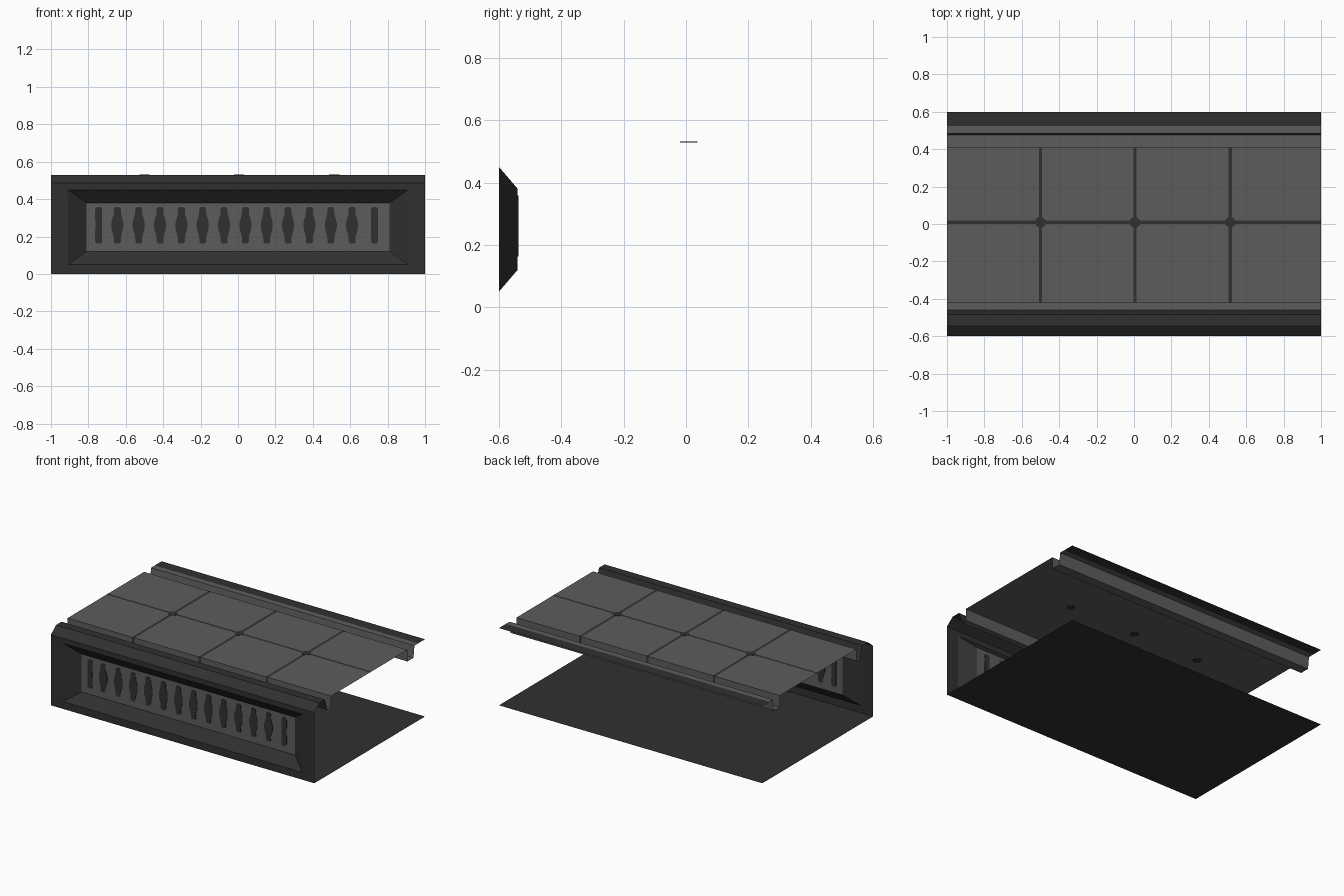
import bpy, math

if "Cube" in bpy.data.objects:
    bpy.data.objects.remove(bpy.data.objects["Cube"])


def material(name, v):
    m = bpy.data.materials.new(name)
    m.diffuse_color = (v, v, v, 1)
    m.use_nodes = True
    m.node_tree.nodes["Principled BSDF"].inputs["Base Color"].default_value = m.diffuse_color
    return m


DARK = material("dark metal", 0.030)
GREY = material("mid grey metal", 0.108)


def mesh(name, verts, faces, mat):
    me = bpy.data.meshes.new(name)
    me.from_pydata(verts, [], faces)
    me.materials.append(mat)
    ob = bpy.data.objects.new(name, me)
    bpy.context.collection.objects.link(ob)
    return ob


def sheet(name, profile, mat):
    """Open (y, z) profile swept along the full length in x."""
    n = len(profile)
    v = [(x, y, z) for x in (-1, 1) for y, z in profile]
    return mesh(name, v, [(i, n + i, n + i + 1, i + 1) for i in range(n - 1)], mat)


def plate(name, outline, mat, place, t):
    """Closed 2D outline made into a thin plate; place(u, v, w) gives xyz."""
    n = len(outline)
    v = [place(a, b, w) for w in (-t, t) for a, b in outline]
    f = [tuple(range(n))[::-1], tuple(range(n, 2 * n))]
    f += [(i, (i + 1) % n, n + (i + 1) % n, n + i) for i in range(n)]
    return mesh(name, v, f, mat)


def rect(x0, x1, z0, z1):
    return [(x0, z0), (x1, z0), (x1, z1), (x0, z1)]


TOP, GROOVE = 0.53, 0.45

# Base sheet
sheet("base_sheet", [(-0.6, 0), (0.6, 0)], DARK)

# Front frame with sloped recess: three nested rectangles
rings = [(-0.6, rect(-1, 1, 0, 0.485)),
         (-0.6, rect(-0.91, 0.91, 0.05, 0.45)),
         (-0.54, rect(-0.81, 0.81, 0.12, 0.38))]
verts = [(x, y, z) for y, r in rings for x, z in r]
faces = [(4 * k + i, 4 * k + (i + 1) % 4, 4 * k + 4 + (i + 1) % 4, 4 * k + 4 + i)
         for k in range(2) for i in range(4)]
mesh("front_frame", verts, faces, DARK)
mesh("grille_panel", verts[8:], [(0, 1, 2, 3)], GREY)

# Grille slots: narrow at both ends of the row, wider in the middle
centres = [-0.745] + [-0.645 + 0.1141 * i for i in range(12)] + [0.73]
for i, cx in enumerate(centres):
    mid = 0.018 if i in (0, 13) else 0.032
    half = [(0.010, -0.098), (0.018, -0.09), (0.019, -0.06), (mid, -0.015),
            (mid, 0.015), (0.019, 0.06), (0.018, 0.09), (0.010, 0.098)]
    loop = half + [(-a, b) for a, b in reversed(half)]
    plate("grille_slot", [(cx + a, 0.26 + b) for a, b in loop], DARK,
          lambda a, b, w: (a, -0.54 - w, b), 0.0025)

# Front rail: chamfer, flat top, sloped inner wall
sheet("front_rail", [(-0.6, 0.485), (-0.545, TOP), (-0.485, TOP), (-0.46, GROOVE)], DARK)

# Deck with its skirts and the groove on each side
sheet("deck", [(-0.46, GROOVE), (-0.42, GROOVE), (-0.42, TOP), (0.41, TOP),
               (0.41, GROOVE), (0.475, GROOVE), (0.485, TOP), (0.525, TOP)], GREY)

# Back rail
sheet("back_rail", [(0.525, TOP), (0.6, TOP)], DARK)

# Deck seams, flush with the surface
Z = TOP + 0.001
sheet("long_seam", [(0.0, Z), (0.018, Z)], DARK)
for sx in (-0.5, 0.005, 0.515):
    a, b = sx - 0.009, sx + 0.009
    mesh("cross_seam", [(a, -0.42, Z), (b, -0.42, Z), (b, 0.41, Z), (a, 0.41, Z)],
         [(0, 1, 2, 3)], DARK)
    # Small port where seams meet, seen from both sides
    ring = [(sx + 0.03 * math.cos(k * math.pi / 4 + math.pi / 8),
             0.009 + 0.03 * math.sin(k * math.pi / 4 + math.pi / 8)) for k in range(8)]
    plate("seam_port", ring, DARK, lambda a, b, w: (a, b, TOP + w), 0.002)
    # Seam end marks on the deck skirts
    for y in (-0.421, 0.411):
        mesh("skirt_seam", [(a, y, GROOVE), (b, y, GROOVE), (b, y, TOP), (a, y, TOP)],
             [(0, 1, 2, 3) if y < 0 else (3, 2, 1, 0)], DARK)
